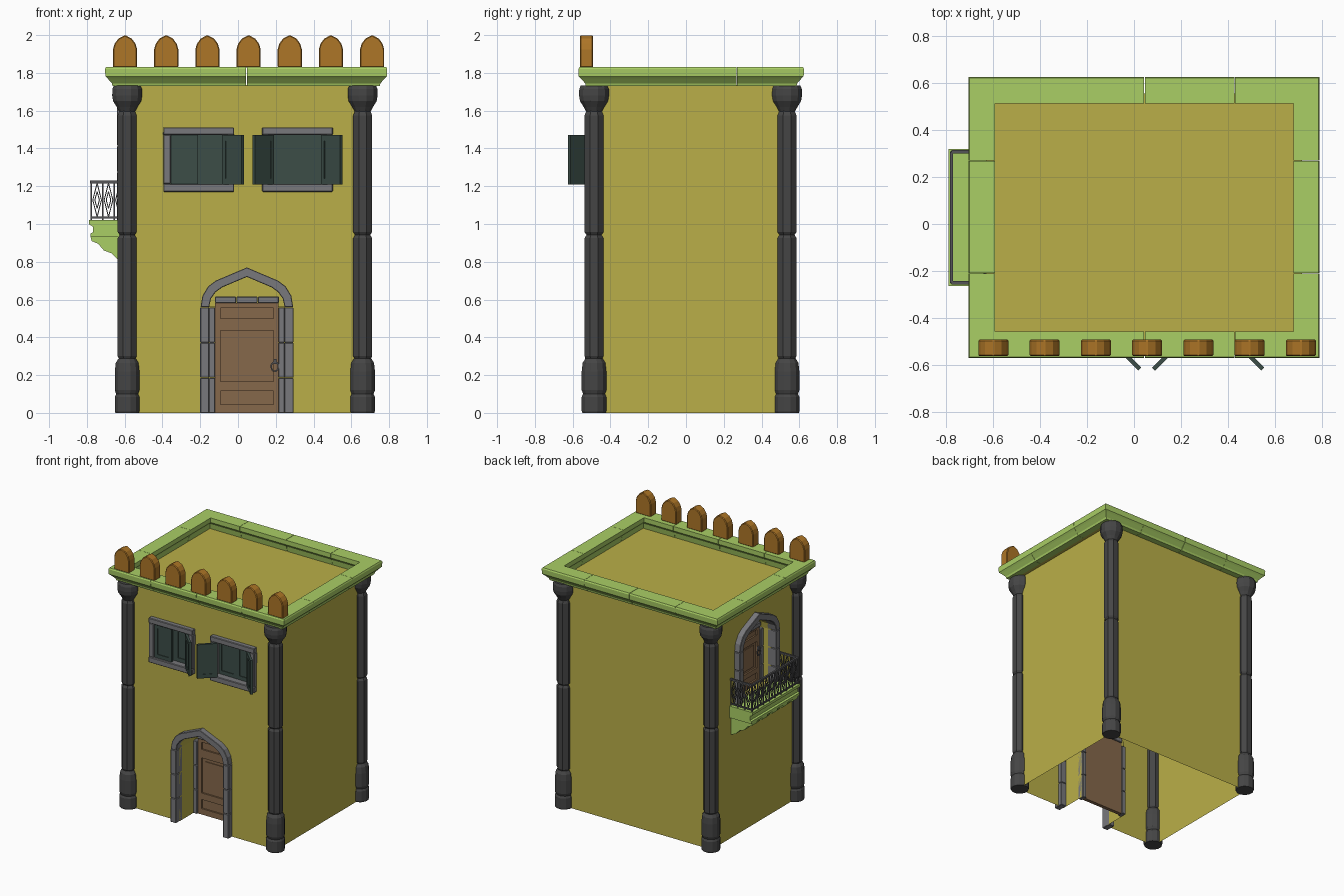
import bpy, bmesh, math
from mathutils import Vector, Matrix

if "Cube" in bpy.data.objects:
    bpy.data.objects.remove(bpy.data.objects["Cube"])

def mat(name, *c):
    m = bpy.data.materials.new(name)
    m.diffuse_color = (*c, 1)
    m.use_nodes = True
    m.node_tree.nodes["Principled BSDF"].inputs["Base Color"].default_value = m.diffuse_color
    return m

YELLOW = mat("plaster", 0.49, 0.43, 0.065)
GREEN = mat("green_stone", 0.4, 0.62, 0.13)
ORANGE = mat("ochre", 0.42, 0.18, 0.02)
WOOD = mat("wood", 0.24, 0.14, 0.07)
SHUT = mat("shutter_green", 0.045, 0.075, 0.064)
STONE = mat("stone", 0.19, 0.19, 0.2)
DARK = mat("dark_stone", 0.06, 0.06, 0.06)
IRON = mat("iron", 0.09, 0.09, 0.095)

def finish(name, bm, m, bevel=0):
    bmesh.ops.remove_doubles(bm, verts=bm.verts, dist=1e-5)
    bmesh.ops.recalc_face_normals(bm, faces=bm.faces)
    me = bpy.data.meshes.new(name)
    bm.to_mesh(me)
    bm.free()
    me.materials.append(m)
    ob = bpy.data.objects.new(name, me)
    bpy.context.collection.objects.link(ob)
    if bevel:
        b = ob.modifiers.new("bevel", 'BEVEL')
        b.width, b.segments = bevel, 1
    return ob

def loft(bm, rings, closed=True, caps=True):
    rows = [[bm.verts.new(p) for p in r] for r in rings]
    n = len(rows[0])
    for a, b in zip(rows, rows[1:]):
        for i in range(n if closed else n - 1):
            j = (i + 1) % n
            bm.faces.new((a[i], a[j], b[j], b[i]))
    if caps:
        bm.faces.new(rows[0][::-1])
        bm.faces.new(rows[-1])

def prism(bm, pts, d0, d1, P):
    loft(bm, [[P(u, v, d) for u, v in pts] for d in (d0, d1)])

def slab(bm, u0, u1, v0, v1, d0, d1, P):
    prism(bm, [(u0, v0), (u1, v0), (u1, v1), (u0, v1)], d0, d1, P)

def bar(bm, a, b, t):
    a, b = Vector(a), Vector(b)
    q = (b - a).to_track_quat('Z', 'Y').to_matrix().to_4x4()
    s = Matrix.Diagonal((t, t, (b - a).length, 1))
    bmesh.ops.create_cube(bm, size=1, matrix=Matrix.Translation((a + b) / 2) @ q @ s)

# wall planes and the local frames (u along wall, v up, d into the house)
X0, X1, Y0, Y1, ROOF = -0.595, 0.672, -0.49, 0.54, 1.735
DX, DY = 0.047, 0.015
SPF, SPL, ZL = .56, 1.415, 1.0
front = lambda u, v, d: (u, Y0 + d, v)
door_front = lambda u, v, d: (u + DX, Y0 + d, v)
door_left = lambda u, v, d: (X0 + d, DY - u, v)
OUT = [(.245, 0), (.235, .06), (.205, .11), (.165, .14), (0, .21)]
INN = [(.2, 0), (.19, .045), (.165, .08), (.13, .105), (0, .16)]

def arch(half, z0, sp):
    right = [(half[0][0], z0)] + [(u, v + sp) for u, v in half]
    return [(-u, v) for u, v in right] + right[-2::-1]

# house shell with door and window openings
bm = bmesh.new()

def wall(loops, P):
    edges = []
    for lp in loops:
        vs = [bm.verts.new(P(u, v, 0)) for u, v in lp]
        edges += [bm.edges.new((vs[i - 1], vs[i])) for i in range(len(vs))]
    bmesh.ops.triangle_fill(bm, use_beauty=True, edges=edges)

WINDOWS = (-0.208, 0.315)
WZ0, WZ1 = 1.21, 1.475
a_front, a_left = arch(INN, 0, SPF), arch(INN, ZL, SPL)
holes = [[(c - .15, WZ0), (c + .15, WZ0), (c + .15, WZ1), (c - .15, WZ1)] for c in WINDOWS]
wall([[(X0, 0)] + [(u + DX, v) for u, v in a_front] + [(X1, 0), (X1, ROOF), (X0, ROOF)]] + holes, front)
wall([[(DY - y, z) for y, z in ((Y0, 0), (Y1, 0), (Y1, ROOF), (Y0, ROOF))], a_left], door_left)
for q in ([(X1, Y0, 0), (X1, Y1, 0), (X1, Y1, ROOF), (X1, Y0, ROOF)],
          [(X0, Y1, 0), (X1, Y1, 0), (X1, Y1, ROOF), (X0, Y1, ROOF)]):
    bm.faces.new([bm.verts.new(p) for p in q])
# door recesses
for lp, P, shut, depth in ((a_front, door_front, False, .2), (a_left, door_left, True, .1)):
    loft(bm, [[P(u, v, d) for u, v in lp] for d in (0, depth)], closed=shut, caps=False)
    bm.faces.new([bm.verts.new(P(u, v, depth)) for u, v in lp[1:-1]])
for lp in holes:
    loft(bm, [[front(u, v, d) for u, v in lp] for d in (0, .05)], caps=False)
finish("house_walls", bm, YELLOW)

# flat roof reaching under the cornice
bm = bmesh.new()
bm.faces.new([bm.verts.new(p) for p in ((-.63, -.5, ROOF), (.715, -.5, ROOF), (.715, .555, ROOF), (-.63, .555, ROOF))])
finish("flat_roof", bm, YELLOW)

# doorways: arch stones, inner frame, panelled door, ring handle
def doorway(tag, P, z0, sp, dep):
    bm = bmesh.new()
    for s in (-1, 1):
        for k in range(3):
            h = (sp - z0) / 3
            slab(bm, s * .2, s * .247, z0 + k * h, z0 + (k + 1) * h - .002, -.045, .03, P)
            slab(bm, s * .168, s * .2, z0 + k * h, z0 + (k + 1) * h - .002, dep - .035, dep + .015, P)
        for i in ((0, 2), (2, 3), (3, 4)):
            idx = range(i[0], i[1] + 1)
            pts = [OUT[j] for j in idx] + [INN[j] for j in reversed(idx)]
            prism(bm, [(s * u, v + sp) for u, v in pts], -.045, .03, P)
    for k in range(3):
        slab(bm, -.168 + k * .113, -.057 + k * .113, sp + .022, sp + .055, dep - .035, dep + .015, P)
    finish(tag + "_door_arch", bm, STONE, .003)
    bm = bmesh.new()
    top = sp + .022
    f = (top - z0) / .582
    face = (dep - .022, dep - .008)
    slab(bm, -.168, .168, z0, top, dep - .01, dep + .005, P)
    for s in (-1, 1):
        slab(bm, s * .14, s * .168, z0, top, *face, P)
    for v0, v1 in ((0, .045), (.115, .165), (.435, .5), (.555, .582)):
        slab(bm, -.14, .14, z0 + v0 * f, z0 + v1 * f, *face, P)
    slab(bm, -.11, .11, z0 + .19 * f, z0 + .41 * f, dep - .016, dep - .008, P)
    finish(tag + "_door", bm, WOOD)
    bm = bmesh.new()
    ring = [P(.148 + .02 * math.sin(t * math.pi / 5), z0 + .245 + .025 * math.cos(t * math.pi / 5), dep - .032)
            for t in range(10)]
    for i in range(10):
        bar(bm, ring[i - 1], ring[i], .008)
    slab(bm, .14, .156, z0 + .26, z0 + .285, dep - .04, dep - .02, P)
    finish(tag + "_door_handle", bm, IRON)

doorway("front", door_front, 0, SPF, .2)
doorway("balcony", door_left, ZL, SPL, .1)

# windows with panes and hinged shutters
def leaf(bm, w, P):
    slab(bm, 0, w, WZ0, WZ1 - .005, -.004, .006, P)
    for u0, u1, v0, v1 in ((0, .025, WZ0, WZ1 - .005), (w - .025, w, WZ0, WZ1 - .005),
                           (.025, w - .025, WZ0, WZ0 + .03), (.025, w - .025, WZ1 - .035, WZ1 - .005)):
        slab(bm, u0, u1, v0, v1, -.009, .009, P)

def shutter(name, hx, hy, ang):
    bm = bmesh.new()
    c, s = math.cos(ang), math.sin(ang)
    leaf(bm, .145, lambda u, v, d: (hx + u * c - d * s, hy + u * s + d * c, v))
    finish(name, bm, SHUT)

for tag, c in zip(("left", "right"), WINDOWS):
    bm = bmesh.new()
    for v0, v1 in ((1.17, 1.213), (1.472, 1.512)):
        slab(bm, c - .187, c + .187, v0, v1, -.035, .03, front)
    for s in (-1, 1):
        slab(bm, c + s * .147, c + s * .187, 1.213, 1.472, -.03, .03, front)
    finish(tag + "_window_frame", bm, STONE, .004)
    bm = bmesh.new()
    for s in (-1, 1):
        leaf(bm, .15, lambda u, v, d: (c + s * u, Y0 + .03 + d, v))
    finish(tag + "_window_panes", bm, SHUT)
    shutter(tag + "_window_right_shutter", c + .13, -.515, -math.pi / 4)
shutter("right_window_left_shutter", WINDOWS[1] - .13, -.515, -3 * math.pi / 4)
shutter("left_window_left_shutter", WINDOWS[0] - .148, -.497, 0)

# corner columns
def turned(bm, prof, n, x, y):
    k = 1 / math.cos(math.pi / n)
    loft(bm, [[(x + r * k * math.cos((i + .5) * math.tau / n),
                y + r * k * math.sin((i + .5) * math.tau / n), z) for i in range(n)] for r, z in prof])

BASE = [(.062, 0), (.065, .01), (.065, .085), (.058, .1), (.065, .12), (.065, .22), (.06, .265), (.046, .288)]
SHAFT = [(.042, .285), (.05, .3), (.05, .925), (.04, .942), (.05, .957), (.05, 1.575), (.04, 1.6)]
CAP = [(.042, 1.595), (.055, 1.62), (.074, 1.65), (.079, 1.68), (.078, 1.715), (.07, 1.734)]
for tx, x in (("left", -.587), ("right", .66)):
    for ty, y in (("front", -.487), ("back", .535)):
        bm = bmesh.new()
        turned(bm, BASE, 12, x, y)
        turned(bm, SHAFT, 8, x, y)
        turned(bm, CAP, 12, x, y)
        finish(f"{ty}_{tx}_column", bm, DARK)

# cornice: mitred profile split into stones (inward distance, height)
PROF = [(.04, 1.73), (.036, 1.745), (.014, 1.77), (.002, 1.782), (0, 1.82), (.005, 1.83),
        (.112, 1.83), (.112, 1.795), (.098, 1.775), (.09, 1.73)]
CX, CY, BX, BY, G = (-.704, .79), (-.57, .625), (-.345, .045, .43), (-.21, .27), .0015
bm = bmesh.new()

def sweep(path):
    loft(bm, [[(x + ix * o, y + iy * o, z) for o, z in PROF] for x, y, ix, iy in path])

for y, iy in zip(CY, (1, -1)):
    for a, b in zip(BX, BX[1:]):
        sweep([(a + G, y, 0, iy), (b - G, y, 0, iy)])
for i, (x, ix) in enumerate(zip(CX, (1, -1))):
    sweep([(x, BY[0] + G, ix, 0), (x, BY[1] - G, ix, 0)])
    for j, (y, iy) in enumerate(zip(CY, (1, -1))):
        sweep([(BX[-i], y, 0, iy), (x, y, ix, iy), (x, BY[j], ix, 0)])
finish("cornice", bm, GREEN)

# pointed battlements along the front
half = [(.064, 1.828), (.064, 1.925), (.055, 1.955), (.035, 1.982), (0, 2.0)]
for i in range(7):
    x = -.598 + i * .218
    bm = bmesh.new()
    prism(bm, [(x + u, v) for u, v in half] + [(x - u, v) for u, v in half[-2::-1]], -.072, -.002, front)
    finish(f"battlement_{i + 1}", bm, ORANGE, .005)

# balcony slab and corbels
BY0, BY1 = -.263, .32
bm = bmesh.new()
side = lambda u, v, d: (u, d, v)
steps = [(X0, .93), (-.782, .93), (-.782, .95), (-.768, .955), (-.768, .985), (-.79, 1.0), (-.79, 1.02), (X0, 1.02)]
prism(bm, steps, BY0, BY1, side)
corbel = [(X0, .93), (-.78, .93), (-.775, .91), (-.74, .895), (-.71, .86), (-.67, .845), (-.635, .81), (X0, .795)]
for k in range(5):
    y = BY0 + .015 + k * .1235
    prism(bm, corbel, y, y + .06, side)
finish("balcony_slab", bm, GREEN)

# iron railing with diamond panels on three sides
bm = bmesh.new()
RX, RA, RB = -.776, -.25, .307
for a, b in (((X0, RA), (RX, RA)), ((RX, RA), (RX, RB)), ((RX, RB), (X0, RB))):
    a, b = Vector((*a, 0)), Vector((*b, 0))
    n = round((b - a).length / .071)
    at = lambda t, z: a.lerp(b, t / n) + Vector((0, 0, z))
    for z, t in ((1.035, .01), (1.222, .014)):
        bar(bm, at(0, z), at(n, z), t)
    for i in range(n + 1):
        bar(bm, at(i, 1.02), at(i, 1.22), .008)
    for i in range(n):
        for w, h in ((.38, .09), (.2, .045)):
            m = [at(i + .5, 1.127 - h), at(i + .5 + w, 1.127), at(i + .5, 1.127 + h), at(i + .5 - w, 1.127)]
            for j in range(4):
                bar(bm, m[j - 1], m[j], .005)
finish("balcony_railing", bm, IRON)
